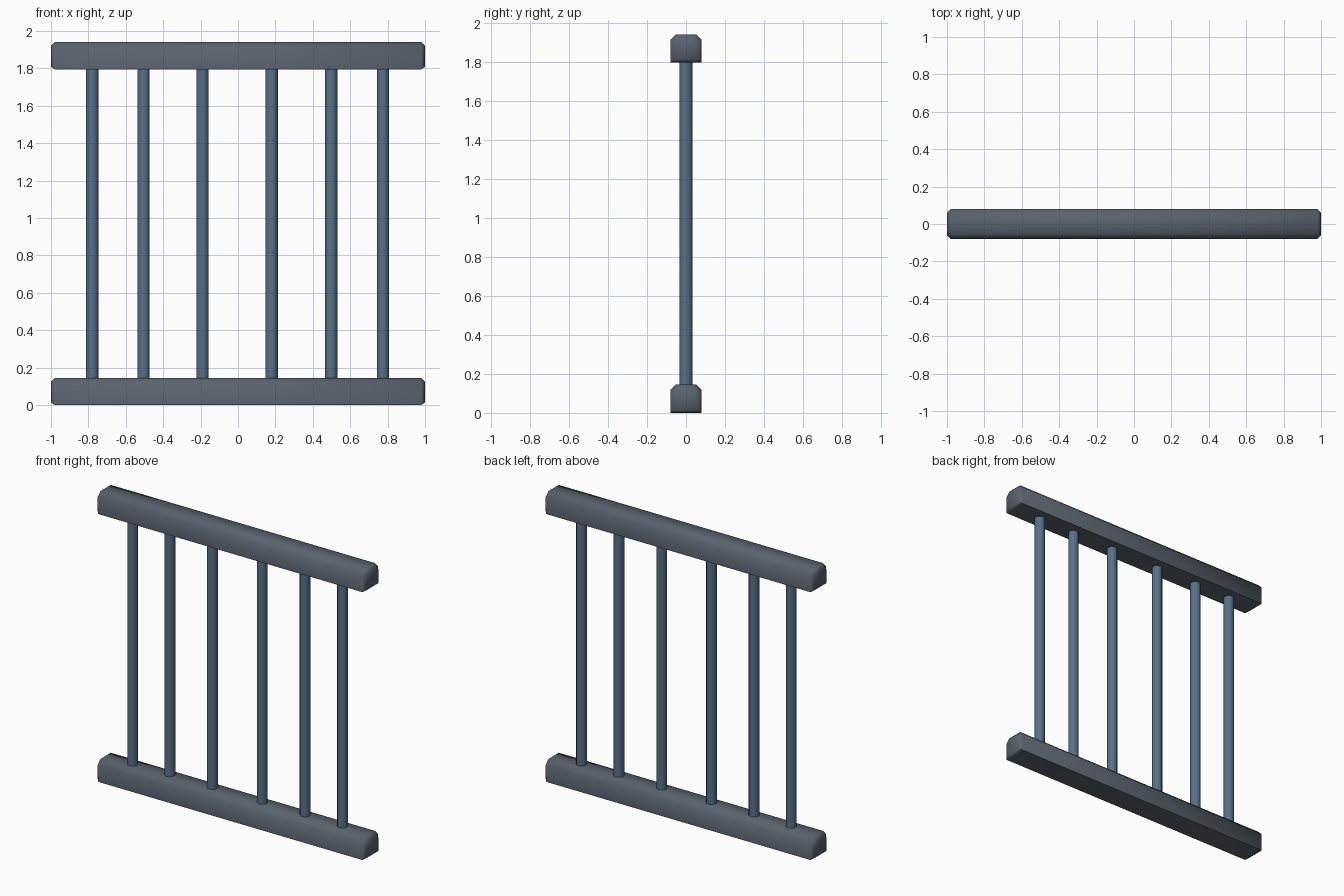
import bpy, bmesh, math

if "Cube" in bpy.data.objects:
    bpy.data.objects.remove(bpy.data.objects["Cube"])

def material(name, rgb):
    m = bpy.data.materials.new(name)
    m.diffuse_color = (*rgb, 1)
    m.use_nodes = True
    m.node_tree.nodes["Principled BSDF"].inputs["Base Color"].default_value = m.diffuse_color
    return m

RAIL = material("dark grey", (0.10, 0.125, 0.155))
BAR = material("steel blue", (0.095, 0.165, 0.25))

def finish(name, bm, mat, angle):
    bmesh.ops.recalc_face_normals(bm, faces=bm.faces)
    me = bpy.data.meshes.new(name)
    bm.to_mesh(me)
    bm.free()
    me.materials.append(mat)
    ob = bpy.data.objects.new(name, me)
    bpy.context.collection.objects.link(ob)
    bpy.ops.object.select_all(action='DESELECT')
    ob.select_set(True)
    bpy.context.view_layer.objects.active = ob
    bpy.ops.object.shade_smooth_by_angle(angle=math.radians(angle))
    return ob

# Rail: house-shaped section, flat bottom, chamfered top edges and ends
H, W, C, E = 0.145, 0.08, 0.028, 0.02
def rail(name, z0):
    bm = bmesh.new()
    def section(x, d):
        w, lo, hi = W - d, z0 + d * 0.7, z0 + H - d
        pts = [(-w, lo), (w, lo), (w, hi - C), (w - C, hi), (C - w, hi), (-w, hi - C)]
        return [bm.verts.new((x, y, z)) for y, z in pts]
    rings = [section(-1, E), section(E - 1, 0), section(1 - E, 0), section(1, E)]
    for a, b in zip(rings, rings[1:]):
        for i in range(6):
            j = (i + 1) % 6
            bm.faces.new((a[i], a[j], b[j], b[i]))
    bm.faces.new(rings[0])
    bm.faces.new(rings[-1])
    finish(name, bm, RAIL, 60)

rail("bottom_rail", 0)
rail("top_rail", 1.795)

# Upright bars, slightly uneven spacing, sunk into the rails
for n, x in enumerate((-0.78, -0.505, -0.19, 0.18, 0.498, 0.775)):
    bm = bmesh.new()
    bmesh.ops.create_cone(bm, cap_ends=True, segments=12, radius1=0.033,
                          radius2=0.033, depth=1.69)
    bmesh.ops.translate(bm, verts=bm.verts, vec=(x, 0, 0.97))
    finish(f"upright_bar_{n + 1}", bm, BAR, 40)
